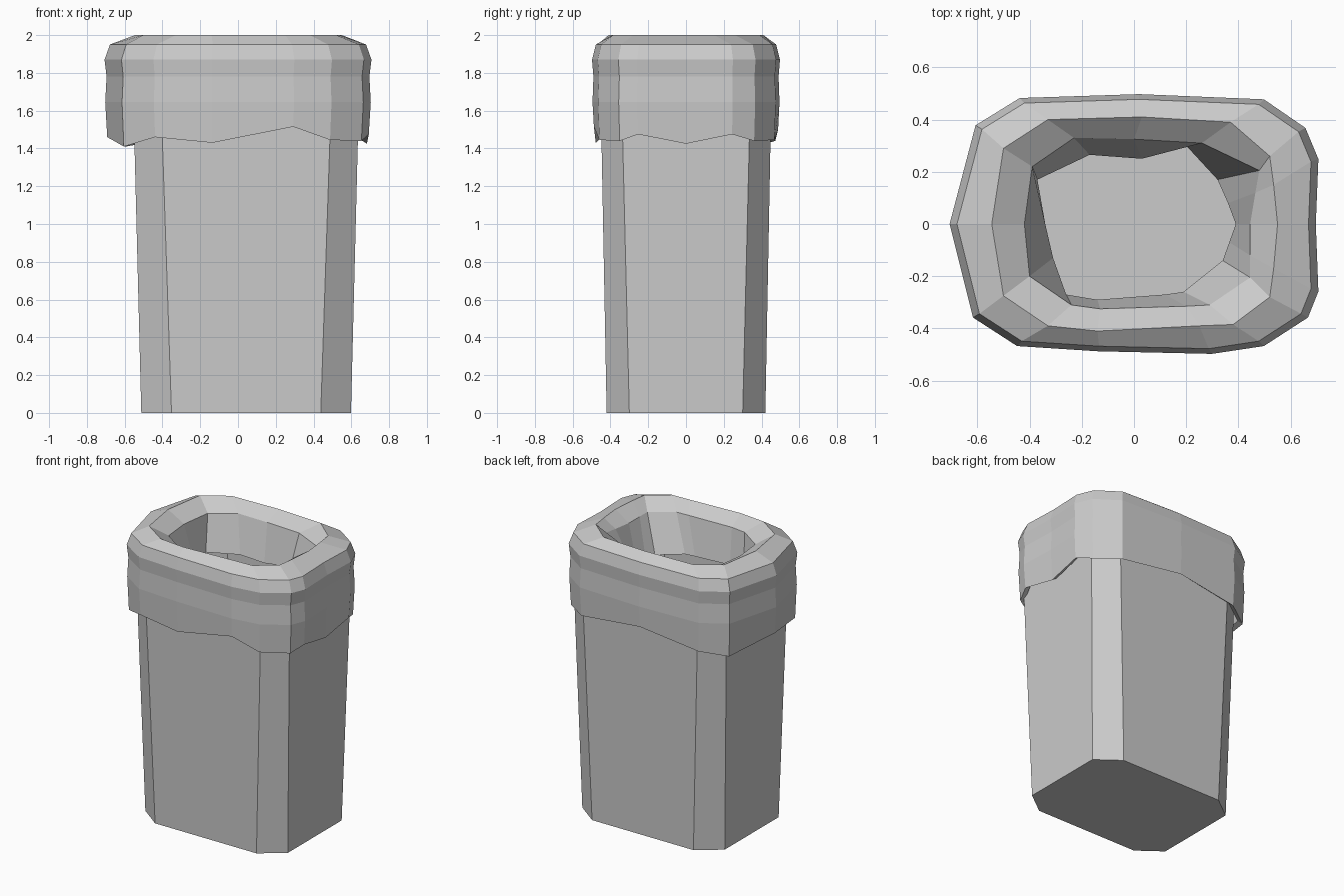
import bpy, bmesh

cube = bpy.data.objects.get("Cube")
if cube:
    bpy.data.objects.remove(cube, do_unlink=True)


def make_material(name, value):
    mat = bpy.data.materials.new(name)
    mat.use_nodes = True
    colour = (value, value, value, 1)
    mat.diffuse_color = colour
    mat.node_tree.nodes["Principled BSDF"].inputs["Base Color"].default_value = colour
    return mat


def loft(name, rings, mat, cap_start=False, cap_end=False):
    """Skin a stack of closed rings that share one point count."""
    bm = bmesh.new()
    loops = [[bm.verts.new(p) for p in ring] for ring in rings]
    count = len(loops[0])
    for low, high in zip(loops, loops[1:]):
        for i in range(count):
            j = (i + 1) % count
            bm.faces.new((low[i], low[j], high[j], high[i]))
    if cap_start:
        bm.faces.new(loops[0][::-1])
    if cap_end:
        bm.faces.new(loops[-1])
    mesh = bpy.data.meshes.new(name)
    bm.to_mesh(mesh)
    bm.free()
    mesh.materials.append(mat)
    obj = bpy.data.objects.new(name, mesh)
    bpy.context.collection.objects.link(obj)
    return obj


def octagon(half_x, half_y, cut_x, cut_y, z, centre=0.043):
    """Rectangle with chamfered corners, counter-clockwise."""
    a, b = half_x - cut_x, half_y - cut_y
    points = [(-a, -half_y), (a, -half_y), (half_x, -b), (half_x, b),
              (a, half_y), (-a, half_y), (-half_x, b), (-half_x, -b)]
    return [(x + centre, y, z) for x, y in points]


def ring(points, z, scale=1.0):
    heights = z if isinstance(z, list) else [z] * len(points)
    return [(x * scale, y * scale, h) for (x, y), h in zip(points, heights)]


grey = make_material("plain grey", 0.6)

# Tapered bin with a thin wall and an inner floor
loft("bin_body", [
    octagon(0.555, 0.42, 0.16, 0.12, 0),
    octagon(0.602, 0.455, 0.145, 0.11, 1.85),
    octagon(0.575, 0.43, 0.145, 0.11, 1.85),
    octagon(0.53, 0.395, 0.16, 0.12, 0.03),
], grey, cap_start=True, cap_end=True)

# Outlines of the bag, counter-clockwise from the -x side
outer = [(-.71, 0), (-.62, -.36), (-.45, -.47), (-.14, -.49), (.3, -.5),
         (.5, -.47), (.67, -.36), (.71, -.26), (.7, 0), (.71, .25),
         (.66, .37), (.5, .48), (.02, .5), (-.44, .485), (-.61, .38)]
ridge = [(-.545, 0), (-.5, -.275), (-.33, -.39), (-.14, -.41), (.25, -.39),
         (.38, -.385), (.52, -.28), (.535, -.17), (.55, 0), (.535, .15),
         (.52, .26), (.37, .39), (.03, .41), (-.33, .4), (-.5, .29)]
mouth = [(-.42, 0), (-.4, -.2), (-.24, -.31), (-.13, -.325), (.2, -.315),
         (.29, -.31), (.445, -.205), (.445, -.12), (.445, 0), (.465, .12),
         (.48, .205), (.26, .31), (0, .325), (-.23, .33), (-.39, .22)]
throat = [(-.34, 0), (-.31, -.13), (-.26, -.27), (-.14, -.29), (.12, -.27),
          (.19, -.26), (.34, -.14), (.365, -.07), (.39, 0), (.36, .08),
          (.32, .17), (.2, .3), (.03, .25), (-.17, .265), (-.37, .17)]
hem = [1.46, 1.41, 1.46, 1.43, 1.515, 1.445, 1.44, 1.475, 1.425, 1.475,
       1.44, 1.445, 1.5, 1.44, 1.41]

# Folded bag: tucked hem, puffed collar, rounded rim and inner lining
loft("bag_collar", [
    ring(outer, [h + 0.02 for h in hem], 0.93),
    ring(outer, hem, 0.975),
    ring(outer, 1.645, 0.99),
    ring(outer, 1.78, 0.98),
    ring(outer, 1.87, 0.995),
    ring(outer, 1.95, 0.955),
    ring(ridge, 2.0),
    ring(mouth, 1.93),
    ring(throat, 1.68),
], grey)
